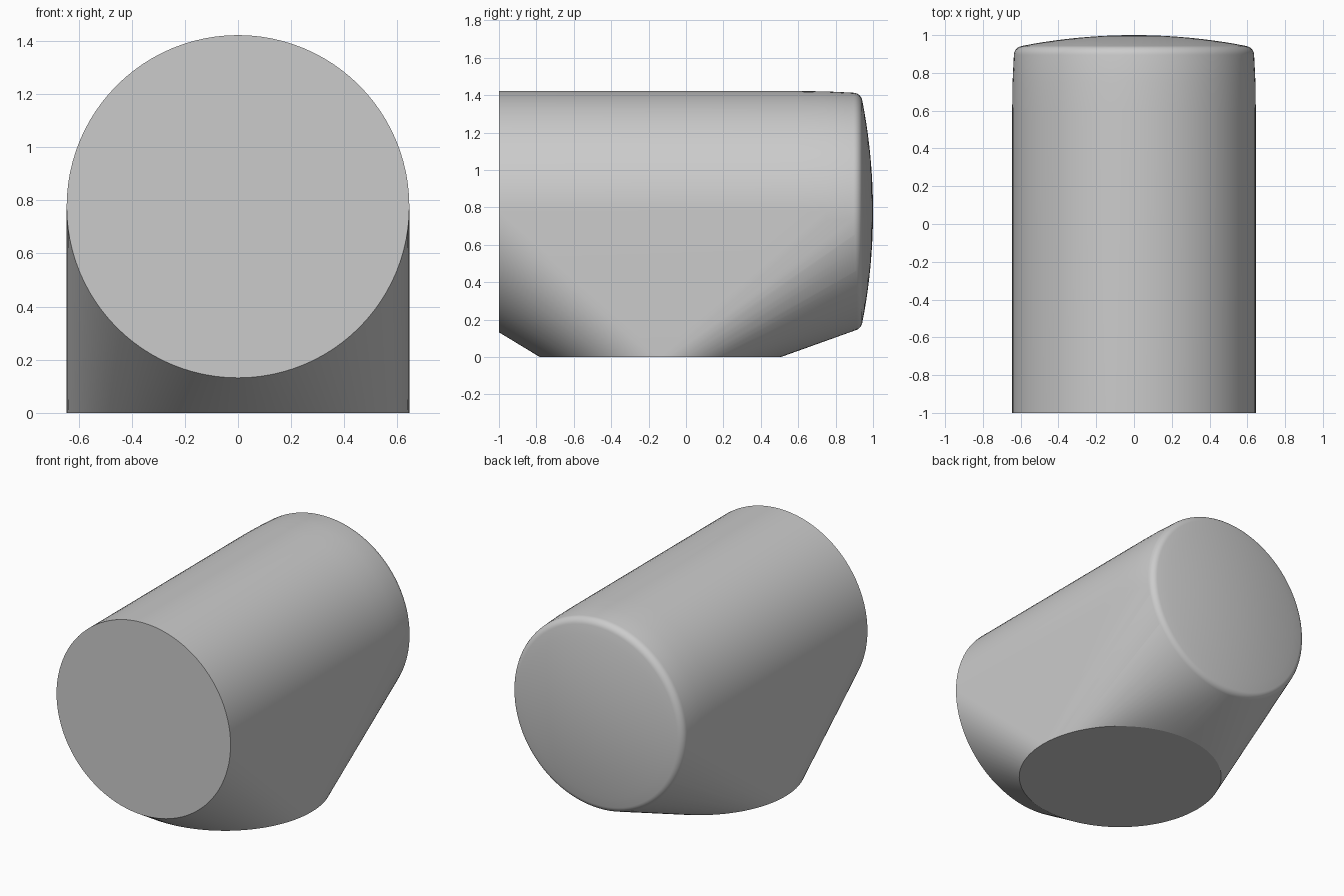
import bpy, bmesh
from math import sin, cos, pi, radians

cube = bpy.data.objects.get("Cube")
if cube:
    bpy.data.objects.remove(cube, do_unlink=True)

SEGMENTS = 96
RADIUS = 0.645
AXIS_Z = 0.777
FOOT_Y = -0.137

grey = bpy.data.materials.new("plain grey")
grey.use_nodes = True
colour = (0.6, 0.6, 0.6, 1)
grey.diffuse_color = colour
grey.node_tree.nodes["Principled BSDF"].inputs["Base Color"].default_value = colour

bm = bmesh.new()


def ring(radius, place):
    """Add a circle of points; place maps the two circle coordinates to 3D."""
    for i in range(SEGMENTS):
        a = 2 * pi * i / SEGMENTS
        bm.verts.new(place(radius * cos(a), radius * sin(a)))


def barrel_ring(radius, y):
    ring(radius, lambda u, v: (u, y, AXIS_Z + v))


# Straight barrel, drawn in slightly towards the back
for radius, y in [(RADIUS, -1), (RADIUS, 0.6), (0.643, 0.75), (0.636, 0.895)]:
    barrel_ring(radius, y)

# Rounded rim
for i in range(1, 9):
    a = radians(5 + 75 * i / 8)
    barrel_ring(0.586 + 0.05 * cos(a), 0.893 + 0.05 * sin(a))

# Shallow domed end
for i in range(1, 10):
    f = 1 - i / 10
    barrel_ring(0.594 * f, 1 - 0.057 * f * f)
bm.verts.new((0, 1, AXIS_Z))

# Flat round foot
ring(RADIUS, lambda u, v: (u, FOOT_Y + v, 0))

# Stretch one skin over barrel and foot
hull = bmesh.ops.convex_hull(bm, input=bm.verts[:])
loose = {g for g in hull["geom_interior"] + hull["geom_unused"]
         if isinstance(g, bmesh.types.BMVert)}
bmesh.ops.delete(bm, geom=list(loose), context='VERTS')
bmesh.ops.dissolve_limit(bm, angle_limit=radians(0.1),
                         verts=bm.verts[:], edges=bm.edges[:])
bmesh.ops.recalc_face_normals(bm, faces=bm.faces[:])

mesh = bpy.data.meshes.new("barrel_body")
bm.to_mesh(mesh)
bm.free()
mesh.materials.append(grey)
body = bpy.data.objects.new("barrel_body", mesh)
bpy.context.collection.objects.link(body)

bpy.ops.object.select_all(action='DESELECT')
body.select_set(True)
bpy.context.view_layer.objects.active = body
bpy.ops.object.shade_smooth_by_angle(angle=radians(16))
